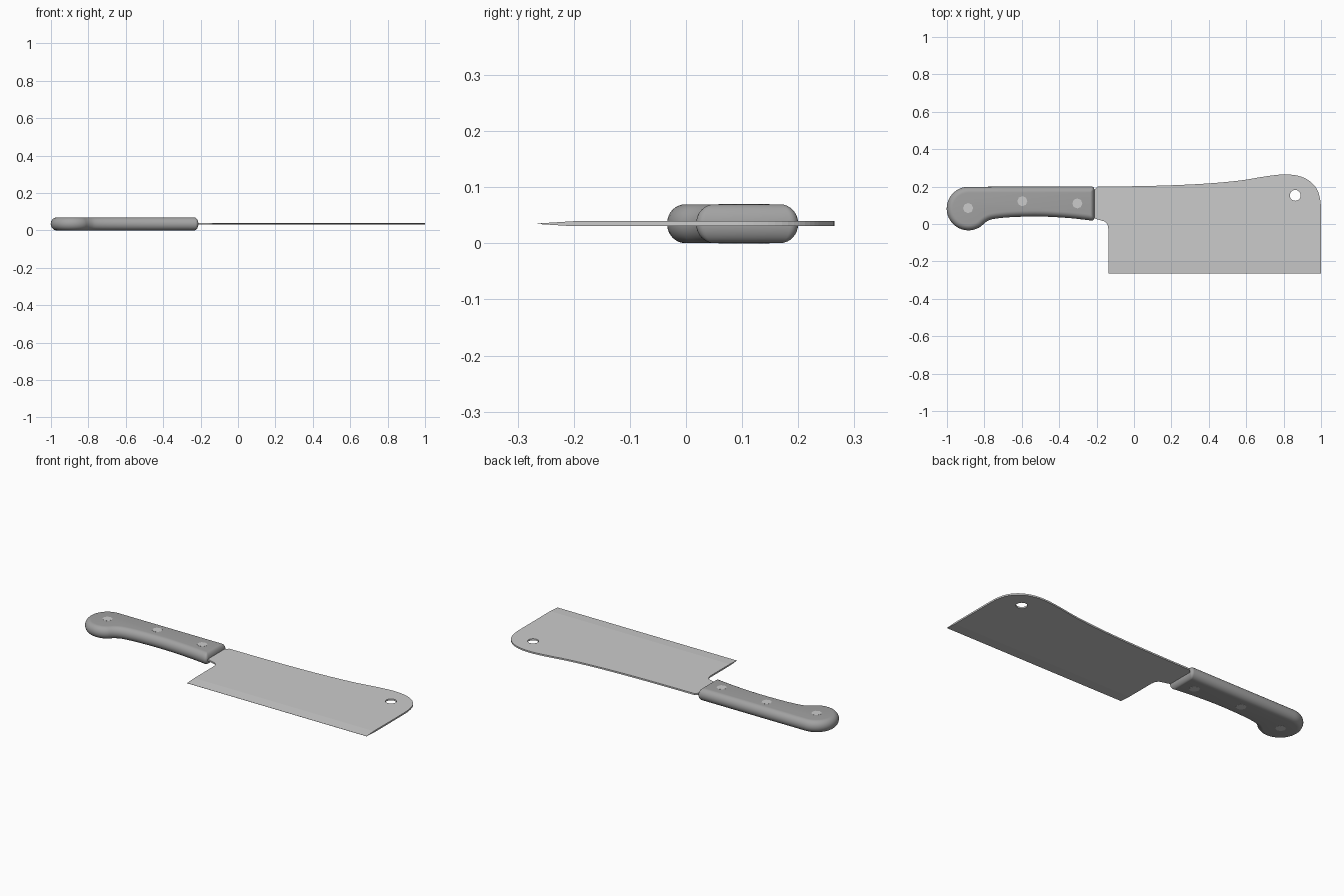
import bpy, bmesh
from math import sin, cos, pi, radians
from mathutils import Vector

if "Cube" in bpy.data.objects:
    bpy.data.objects.remove(bpy.data.objects["Cube"])

MID = 0.035  # height of the knife's middle plane


def smooth_path(pts, steps=5):
    """Catmull-Rom curve through 2D points."""
    p = [Vector(q) for q in pts]
    p = [2 * p[0] - p[1]] + p + [2 * p[-1] - p[-2]]
    out = []
    for i in range(1, len(p) - 2):
        a, b, c, d = p[i - 1:i + 3]
        for k in range(steps):
            t = k / steps
            out.append(0.5 * (2 * b + (c - a) * t + (2 * a - 5 * b + 4 * c - d) * t**2
                              + (3 * b - a - 3 * c + d) * t**3))
    return out + [p[-2]]


def arc(cx, cy, r, a0, a1, n):
    return [Vector((cx + r * cos(radians(a0 + (a1 - a0) * i / n)),
                    cy + r * sin(radians(a0 + (a1 - a0) * i / n)))) for i in range(n + 1)]


def material(name, grey):
    m = bpy.data.materials.new(name)
    m.diffuse_color = (grey, grey, grey, 1)
    m.use_nodes = True
    m.node_tree.nodes["Principled BSDF"].inputs["Base Color"].default_value = m.diffuse_color
    return m


def finish(obj, mat, angle=30):
    obj.data.materials.append(mat)
    bpy.ops.object.select_all(action='DESELECT')
    obj.select_set(True)
    bpy.context.view_layer.objects.active = obj
    bpy.ops.object.shade_smooth_by_angle(angle=radians(angle))


def add_object(name, bm, mat, angle=30):
    bmesh.ops.recalc_face_normals(bm, faces=bm.faces)
    me = bpy.data.meshes.new(name)
    bm.to_mesh(me)
    bm.free()
    obj = bpy.data.objects.new(name, me)
    bpy.context.collection.objects.link(obj)
    finish(obj, mat, angle)
    return obj


steel = material("steel", 0.65)
dark = material("dark_grip", 0.36)

# Blade: filled outline with a hanging hole, extruded to a thin plate
spine = smooth_path([(-0.195, 0.2), (0, 0.202), (0.2, 0.207), (0.4, 0.217), (0.57, 0.233),
                     (0.7, 0.254), (0.8, 0.265), (0.88, 0.257), (0.94, 0.229),
                     (0.98, 0.182), (0.997, 0.12), (1.0, 0.05)])
heel = smooth_path([(-0.137, -0.03), (-0.141, -0.006), (-0.155, 0.012), (-0.18, 0.02), (-0.205, 0.028)])
outline = spine + [Vector((1.0, -0.265)), Vector((-0.137, -0.265))] + heel
outline += [Vector((-0.26, 0.045)), Vector((-0.26, 0.17)), Vector((-0.208, 0.185))]
cu = bpy.data.curves.new("blade_outline", 'CURVE')
cu.dimensions, cu.fill_mode, cu.extrude = '2D', 'BOTH', 0.0045
for pts in (outline, arc(0.862, 0.153, 0.029, 0, 345, 23)):
    s = cu.splines.new('POLY')
    s.points.add(len(pts) - 1)
    for pt, v in zip(s.points, pts):
        pt.co = (v.x, v.y, 0, 1)
    s.use_cyclic_u = True
tmp = bpy.data.objects.new("outline_helper", cu)
bpy.context.collection.objects.link(tmp)
bpy.context.view_layer.update()
bm = bmesh.new()
bm.from_mesh(tmp.to_mesh())
tmp.to_mesh_clear()
bpy.data.objects.remove(tmp)
bmesh.ops.remove_doubles(bm, verts=bm.verts, dist=1e-5)
# Ground cutting edge: split off a strip and pinch it
bmesh.ops.bisect_plane(bm, geom=bm.verts[:] + bm.edges[:] + bm.faces[:],
                       plane_co=(0, -0.2, 0), plane_no=(0, 1, 0))
for v in bm.verts:
    if v.co.y < -0.26:
        v.co.z *= 0.1
    v.co.z += MID
add_object("blade", bm, steel, 2)

# Handle: pairs of (outer rim, inner flat edge) points joined by a rounded side
R, X1, Y0, Y1 = 0.032, -0.212, 0.018, 0.2
knob = arc(-0.885, 0.0825, 0.1165, 90, 305, 28)
belly = smooth_path([knob[-1], (-0.788, 0.013), (-0.75, 0.027), (-0.65, 0.037),
                     (-0.5, 0.04), (-0.35, 0.032), (X1 - 0.035, Y0 + 0.003)])
body = knob + belly[1:]
pairs = []
for i, p in enumerate(body):
    t = (body[min(i + 1, len(body) - 1)] - body[max(i - 1, 0)]).normalized()
    if i == 0:
        t = Vector((-1, 0))
    pairs.append((p, p + R * Vector((-t.y, t.x))))
c = 0.015
for corner, inner, a in (((X1 - c, Y0 + c), (X1 - 0.022, Y0 + R), -90),
                         ((X1 - c, Y1 - c), (X1 - 0.022, Y1 - R), 0)):
    pairs += [(p, Vector(inner)) for p in arc(*corner, c, a, a + 90, 5)]
bm = bmesh.new()
rings = []
for k in range(-8, 9):
    a = k / 8 * pi / 2
    rings.append([bm.verts.new((*o.lerp(i, 1 - cos(a)), MID + 0.0345 * sin(a))) for o, i in pairs])
n = len(pairs)
for lo, hi in zip(rings, rings[1:]):
    for i in range(n):
        j = (i + 1) % n
        bm.faces.new((lo[i], lo[j], hi[j], hi[i]))
bm.faces.new(rings[0])
bm.faces.new(rings[-1])
bmesh.ops.remove_doubles(bm, verts=bm.verts, dist=1e-5)
add_object("handle", bm, dark, 40)

# Three eight-sided rivets through the handle
for i, (x, y) in enumerate(((-0.887, 0.085), (-0.597, 0.122), (-0.303, 0.11))):
    bpy.ops.mesh.primitive_cylinder_add(vertices=8, radius=0.027, depth=0.07, location=(x, y, MID))
    rivet = bpy.context.object
    rivet.name = f"rivet_{i + 1}"
    finish(rivet, steel)
